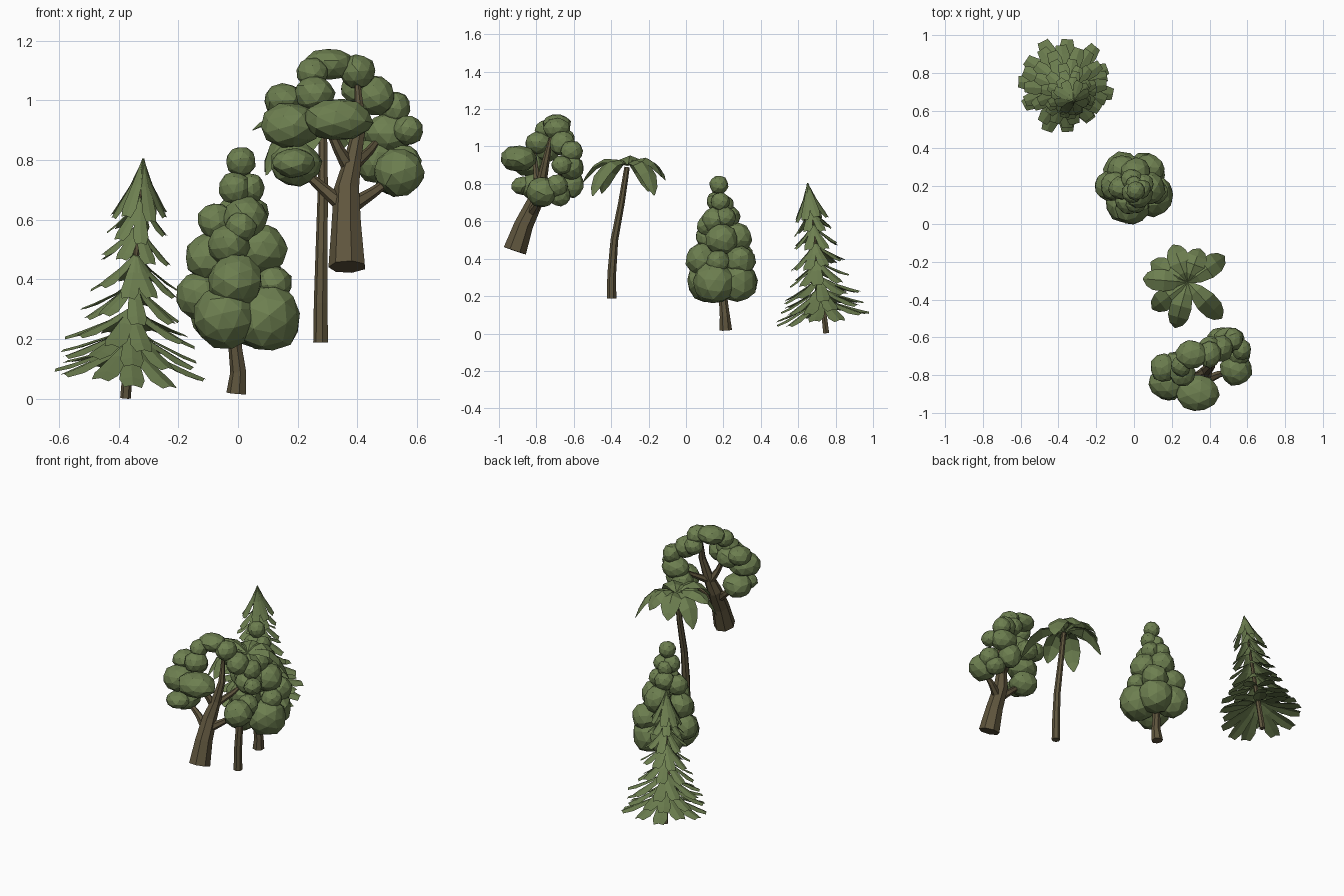
import bpy, bmesh, math, random
from mathutils import Vector, Euler

random.seed(4)


def material(name, rgb):
    m = bpy.data.materials.new(name)
    m.diffuse_color = (*rgb, 1)
    return m


GREEN = material("leaf green", (0.153, 0.212, 0.080))
BROWN = material("bark brown", (0.114, 0.091, 0.047))


def finish(bm, name, mat):
    me = bpy.data.meshes.new(name)
    bm.to_mesh(me)
    bm.free()
    me.materials.append(mat)
    ob = bpy.data.objects.new(name, me)
    bpy.context.collection.objects.link(ob)


def tube(bm, pts, sides=7):
    """Tapered tube through (x, y, z, radius) points."""
    ps = [Vector(p[:3]) for p in pts]
    rings = []
    for i, p in enumerate(ps):
        d = (ps[min(i + 1, len(ps) - 1)] - ps[max(i - 1, 0)]).normalized()
        u = d.cross(Vector((0, 1, 0))).normalized()
        v = d.cross(u)
        rings.append([bm.verts.new(p + pts[i][3] * (u * math.cos(a) + v * math.sin(a)))
                      for a in (2 * math.pi * k / sides for k in range(sides))])
    for a, b in zip(rings, rings[1:]):
        for k in range(sides):
            j = (k + 1) % sides
            bm.faces.new((a[k], a[j], b[j], b[k]))
    bm.faces.new(rings[0][::-1])
    bm.faces.new(rings[-1])
    bmesh.ops.recalc_face_normals(bm, faces=bm.faces[:])


def blade(bm, spine, widths, side, up, ridge):
    """Folded leaf: a raised centre ridge with two lower edges."""
    rows = []
    for p, w in zip(spine, widths):
        rows.append([bm.verts.new(p + side * w * s - up * ridge * w * abs(s)) for s in (-1, 0, 1)])
    for a, b in zip(rows, rows[1:]):
        for k in (0, 1):
            f = bm.faces.new((a[k], a[k + 1], b[k + 1], b[k]))
            f.normal_update()
            if f.normal.dot(up) < 0:
                f.normal_flip()


def blobs(name, data):
    """Faceted, slightly irregular leaf clumps: (x, y, z, rx, ry, rz)."""
    bm = bmesh.new()
    for x, y, z, rx, ry, rz in data:
        rot = Euler([random.uniform(0, 6) for _ in range(3)]).to_matrix().to_4x4()
        vs = bmesh.ops.create_icosphere(bm, subdivisions=2, radius=1.02, matrix=rot)["verts"]
        for v in vs:
            v.co *= random.uniform(0.95, 1.05)
            v.co = Vector((x + v.co.x * rx, y + v.co.y * ry, z + v.co.z * rz))
    finish(bm, name, GREEN)


# Conifer: leaning trunk with tiers of drooping blades
base, tip = Vector((-0.377, 0.75, 0.0)), Vector((-0.317, 0.65, 0.805))
axis = (tip - base).normalized()
ex = axis.cross(Vector((0, 1, 0))).normalized()
ey = axis.cross(ex)
bm = bmesh.new()
tube(bm, [(*base.lerp(tip, t), r) for t, r in ((0.003, .018), (.3, .014), (.7, .008), (.97, .002))], 6)
finish(bm, "conifer_trunk", BROWN)

bm = bmesh.new()
# tip height, reach, root height, blade count
tiers = [(.085, .265, .20, 11), (.145, .235, .25, 10), (.205, .215, .31, 10), (.285, .175, .40, 9),
         (.37, .15, .49, 9), (.47, .12, .59, 8), (.55, .105, .68, 7), (.62, .095, .805, 8)]
for i, (zt, reach, zr, n) in enumerate(tiers):
    for k in range(n):
        a = 2 * math.pi * (k + 0.5 * (i % 2)) / n + random.uniform(-.1, .1)
        out = ex * math.cos(a) + ey * math.sin(a)
        side = axis.cross(out)
        r = reach * random.uniform(.9, 1.02)
        dz = random.uniform(-.015, .015)
        spine = []
        for f, drop in ((0, 0), (.35, .45), (.78, .83), (1, 1)):
            h = zr + (zt + dz - zr) * drop
            spine.append(base.lerp(tip, h / tip.z) + out * r * f)
        w = .016 + .1 * reach
        blade(bm, spine, (.004, w * .7, w, w * .7), side, axis, .25)
finish(bm, "conifer_needles", GREEN)

# Round-clump tree: short curved trunk and a tapering stack of clumps
bm = bmesh.new()
tube(bm, [(-.004, .212, .018, .035), (.002, .208, .09, .028), (-.008, .2, .17, .024),
          (0, .2, .45, .016)])
finish(bm, "clump_tree_trunk", BROWN)
clumps = [(-.045, .11, .275, .105), (.10, .15, .27, .112), (-.125, .2, .345, .08), (.06, .275, .275, .105),
          (-.06, .28, .28, .10), (-.01, .09, .395, .09), (.122, .17, .385, .06), (.08, .29, .39, .08),
          (-.06, .285, .41, .08), (-.1, .2, .475, .078), (.08, .19, .5, .085), (-.03, .12, .515, .068),
          (.01, .27, .51, .08), (-.075, .19, .595, .06), (.025, .155, .605, .073), (.05, .21, .62, .055),
          (-.01, .23, .62, .06), (-.01, .165, .705, .055), (.04, .185, .705, .05), (.01, .176, .795, .05),
          (.01, .11, .575, .052), (0, .21, .69, .045)]
blobs("clump_tree_leaves", [(x, y, z, r, r, r) for x, y, z, r in clumps])

# Palm: bending trunk and arched fronds
bm = bmesh.new()
tube(bm, [(.278, -.398, .188, .026), (.278, -.397, .32, .024), (.281, -.383, .5, .021),
          (.285, -.345, .7, .018), (.285, -.315, .89, .015)])
finish(bm, "palm_trunk", BROWN)
bm = bmesh.new()
crown = Vector((.284, -.309, .90))
for t in [(.48, -.17, .74), (.35, -.13, .84), (.206, -.11, .82), (.09, -.2, .76), (.048, -.29, .90),
          (.095, -.45, .75), (.217, -.55, .81), (.465, -.5, .735)]:
    end = Vector(t)
    mid = crown.lerp(end, .65)
    mid.z = 1.005
    spine = [crown * (1 - s) ** 2 + mid * 2 * s * (1 - s) + end * s * s for s in (0, .2, .45, .7, .88, 1)]
    d = end - crown
    side = Vector((-d.y, d.x, 0)).normalized()
    blade(bm, spine, (.008, .042, .058, .055, .036, .004), side, Vector((0, 0, 1)), .4)
finish(bm, "palm_fronds", GREEN)

# Broad tree: stout leaning trunk, branches, arched canopy of flattened clumps
bm = bmesh.new()
tube(bm, [(.367, -.915, .442, .064), (.365, -.868, .58, .052), (.365, -.81, .70, .044),
          (.385, -.775, .80, .03), (.41, -.75, .92, .021), (.40, -.72, 1.06, .01)])
for branch in [[(.36, -.84, .64, .028), (.29, -.815, .70, .02), (.21, -.81, .77, .012)],
               [(.375, -.78, .77, .026), (.335, -.80, .84, .018), (.28, -.81, .96, .011)],
               [(.37, -.83, .64, .028), (.45, -.795, .69, .019), (.52, -.78, .74, .012)],
               [(.385, -.77, .78, .022), (.44, -.69, .83, .015), (.48, -.62, .88, .01)]]:
    tube(bm, branch, 6)
finish(bm, "broad_tree_trunk", BROWN)
blobs("broad_tree_leaves", [
    (.335, -.895, .935, .115, .097, .07), (.175, -.84, .915, .10, .09, .075),
    (.155, -.76, 1.0, .068, .075, .055), (.255, -.79, 1.02, .068, .07, .062),
    (.25, -.75, 1.09, .052, .058, .052), (.305, -.69, 1.12, .082, .075, .052),
    (.40, -.69, 1.095, .06, .07, .057), (.46, -.66, 1.015, .065, .07, .066),
    (.525, -.61, .975, .052, .06, .056), (.505, -.615, .89, .085, .07, .066),
    (.455, -.615, .80, .068, .07, .076), (.54, -.77, .757, .083, .085, .08),
    (.555, -.69, .79, .06, .06, .062), (.195, -.80, .785, .085, .085, .075),
    (.185, -.87, .79, .07, .065, .05), (.22, -.74, .98, .07, .065, .06),
    (.52, -.675, .735, .06, .06, .055), (.40, -.65, 1.04, .055, .055, .055),
    (.57, -.665, .90, .05, .055, .05)])
